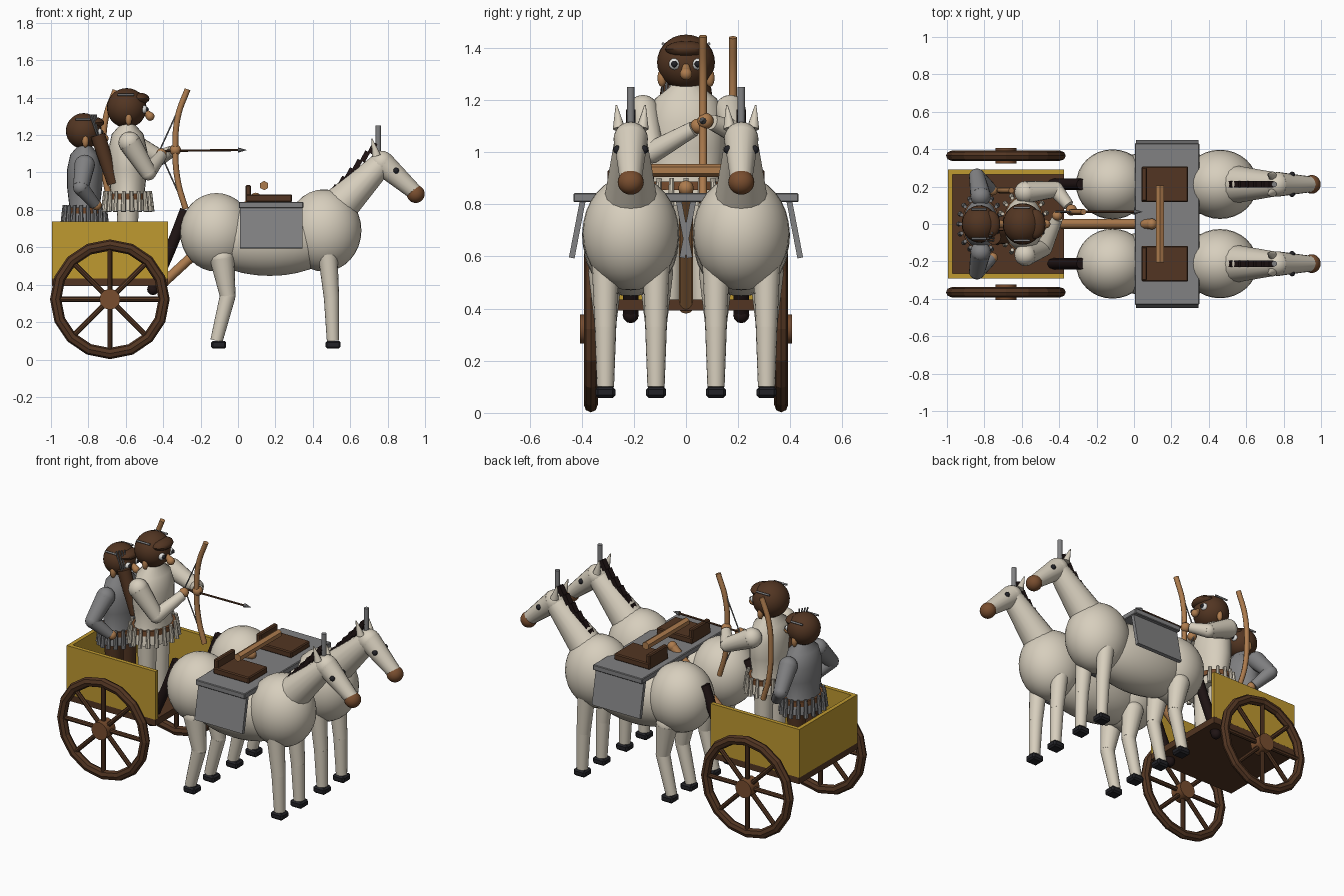
import bpy, bmesh, math
from mathutils import Vector, Matrix

old = bpy.data.objects.get("Cube")
if old:
    bpy.data.objects.remove(old, do_unlink=True)


def material(name, *rgb):
    m = bpy.data.materials.new(name)
    m.use_nodes = True
    m.diffuse_color = (*rgb, 1)
    m.node_tree.nodes["Principled BSDF"].inputs["Base Color"].default_value = (*rgb, 1)
    return m


CREAM = material("cream", .68, .62, .51)
YELLOW = material("ochre yellow", .52, .32, .03)
GREY = material("grey", .22, .22, .225)
BROWN = material("dark brown", .085, .036, .016)
HUB = material("mid brown", .19, .075, .028)
TAN = material("tan wood", .42, .2, .075)
MANE = material("black brown", .014, .007, .007)
BLACK = material("hoof black", .016, .016, .02)
WHITE = material("eye white", .8, .8, .78)


def finish(name, bm, mat, smooth=True):
    me = bpy.data.meshes.new(name)
    bmesh.ops.recalc_face_normals(bm, faces=bm.faces)
    bm.to_mesh(me)
    bm.free()
    me.materials.append(mat)
    if smooth:
        me.polygons.foreach_set("use_smooth", [True] * len(me.polygons))
        me.set_sharp_from_angle(angle=math.radians(40))
    ob = bpy.data.objects.new(name, me)
    bpy.context.collection.objects.link(ob)
    return ob


def ball(name, c, r, mat, seg=24):
    r = r if isinstance(r, tuple) else (r, r, r)
    bm = bmesh.new()
    bmesh.ops.create_uvsphere(bm, u_segments=seg, v_segments=seg // 2, radius=1,
                              matrix=Matrix.Translation(c) @ Matrix.Diagonal((*r, 1)))
    return finish(name, bm, mat)


def tube(name, a, b, r1, r2, mat, seg=16):
    a, b = Vector(a), Vector(b)
    d = b - a
    bm = bmesh.new()
    m = Matrix.Translation((a + b) / 2) @ d.to_track_quat('Z', 'Y').to_matrix().to_4x4()
    bmesh.ops.create_cone(bm, cap_ends=True, segments=seg, radius1=r1, radius2=r2,
                          depth=d.length, matrix=m)
    return finish(name, bm, mat)


def box(name, c, size, mat, axis='X', angle=0, bevel=0):
    bm = bmesh.new()
    m = Matrix.Translation(c) @ Matrix.Rotation(angle, 4, axis) @ Matrix.Diagonal((*size, 1))
    bmesh.ops.create_cube(bm, size=1, matrix=m)
    if bevel:
        bmesh.ops.bevel(bm, geom=bm.edges[:], offset=bevel, segments=1, affect='EDGES')
    return finish(name, bm, mat, False)


def rod(name, points, r, mat):
    # Smooth bent rod through the given points
    cu = bpy.data.curves.new(name, 'CURVE')
    cu.dimensions = '3D'
    cu.bevel_depth, cu.bevel_resolution, cu.use_fill_caps = r, 2, True
    sp = cu.splines.new('BEZIER')
    sp.bezier_points.add(len(points) - 1)
    for bp, p in zip(sp.bezier_points, points):
        bp.co = p
        bp.handle_left_type = bp.handle_right_type = 'AUTO'
    cu.materials.append(mat)
    ob = bpy.data.objects.new(name, cu)
    bpy.context.collection.objects.link(ob)
    return ob


def lathe(name, profile, x, z, ys, mat, seg=24):
    bm = bmesh.new()
    rings = [[bm.verts.new((x + r * math.cos(t), r * ys * math.sin(t), z + h))
              for t in (math.tau * i / seg for i in range(seg))] for r, h in profile]
    for lo, hi in zip(rings, rings[1:]):
        for i in range(seg):
            j = (i + 1) % seg
            bm.faces.new((lo[i], lo[j], hi[j], hi[i]))
    bm.faces.new(rings[0])
    bm.faces.new(rings[-1])
    return finish(name, bm, mat)


def limb(name, pts, radii, mat):
    # Tapered segments with round joints
    for i in range(len(pts) - 1):
        tube(name + "_part", pts[i], pts[i + 1], radii[i], radii[i + 1], mat)
        ball(name + "_joint", pts[i], radii[i], mat, 16)


def horse(y):
    # Body
    ball("horse_rump", (-.115, y, .68), (.195, .187, .21), CREAM, 32)
    ball("horse_barrel", (.17, y, .65), (.38, .182, .203), CREAM, 32)
    ball("horse_chest", (.46, y, .69), (.2, .185, .22), CREAM, 32)
    # Neck and head
    tube("horse_neck", (.55, y, .83), (.77, y, 1.05), .1, .062, CREAM)
    ball("horse_poll", (.768, y, 1.05), .066, CREAM)
    tube("horse_head", (.77, y, 1.05), (.945, y, .895), .066, .042, CREAM)
    ball("horse_muzzle", (.95, y, .885), (.048, .05, .048), HUB)
    tube("plume", (.75, y, 1.09), (.75, y, 1.25), .015, .015, GREY, 10)
    for i in range(6):
        t = i / 5
        box("mane_tuft", (.515 + .205 * t, y, .905 + .225 * t), (.028, .036, .06), MANE, 'Y', .5)
    # Tail
    rod("tail", [(-.28, y, .8), (-.35, y, .62), (-.455, y, .38)], .03, MANE)
    ball("tail_tip", (-.455, y, .375), .031, MANE, 12)
    for s in (-1, 1):
        ball("horse_eye", (.845, y + s * .052, 1.01), .016, BLACK, 12)
        tube("horse_ear", (.74, y + s * .045, 1.09), (.715, y + s * .055, 1.18), .024, .003, CREAM, 10)
        # Legs
        ly = y + s * .097
        limb("front_leg", [(.48, ly, .56), (.5, ly, .33), (.508, ly, .1)], (.052, .041, .033), CREAM)
        limb("hind_leg", [(-.085, ly, .54), (-.055, ly, .34), (-.115, ly, .1)], (.066, .042, .033), CREAM)
        for x in (.508, -.104):
            box("hoof", (x, ly, .079), (.082, .076, .042), BLACK, bevel=.01)
        # Cloth flaps
        box("cloth_flap", (.177, y + s * .205, .705), (.335, .022, .225), GREY, 'X', s * .19)
    box("saddle_cloth", (.177, y, .826), (.345, .44, .034), GREY, bevel=.004)
    box("saddle_seat", (.165, y, .862), (.25, .19, .04), BROWN, bevel=.006)
    box("saddle_back", (.055, y, .895), (.03, .18, .075), BROWN, bevel=.006)


def wheel(y):
    c = Vector((-.685, y, .322))
    bm = bmesh.new()
    n, m = 16, 8
    ring = [[bm.verts.new(c + Vector(((.29 + .03 * math.cos(b)) * math.cos(a), .027 * math.sin(b),
             (.29 + .03 * math.cos(b)) * math.sin(a))))
             for b in (math.tau * k / m for k in range(m))] for a in (math.tau * i / n for i in range(n))]
    for i in range(n):
        for k in range(m):
            p, q = ring[i], ring[(i + 1) % n]
            bm.faces.new((p[k], p[(k + 1) % m], q[(k + 1) % m], q[k]))
    finish("wheel_rim", bm, BROWN, False)
    for i in range(8):
        a = math.tau * i / 8
        tube("spoke", c, c + Vector((math.cos(a), 0, math.sin(a))) * .285, .014, .014, BROWN, 8)
    tube("hub", c - Vector((0, .042, 0)), c + Vector((0, .042, 0)), .056, .056, HUB, 12)


def person(name, x, z, k, cloth, legs):
    # Torso from neck to hem; z is the waist height
    prof = [(.112, -.07), (.105, 0), (.092, .04), (.105, .15), (.105, .25), (.085, .34), (.045, .385), (.04, .41)]
    lathe(name + "_torso", [(r * k, h * k) for r, h in prof], x, z, 1.4, cloth)
    lathe(name + "_belt", [(.112 * k, -.01), (.112 * k, .022)], x, z, 1.36, HUB)
    for i in range(18):
        a = math.tau * i / 18
        px, py = math.cos(a) * .12 * k, math.sin(a) * .16 * k
        tube(name + "_skirt_strip", (x + px * 1.08, py * 1.08, z - .075), (x + px, py, z + .035),
             .014, .01, cloth, 8)
    for s in (-1, 1):
        tube(name + "_leg", (x, s * .065, .43), (x, s * .065, z - .02), .045, .06, legs)
    # Head
    h = Vector((x - .005, 0, z + .48 * k))
    ball(name + "_head", h, (.106 * k, .111 * k, .106 * k), BROWN, 28)
    ball(name + "_fringe", h + Vector((.065, 0, .05)) * k, (.057 * k, .08 * k, .032 * k), BROWN, 16)
    tube(name + "_nose", h + Vector((.09, 0, -.01)) * k, h + Vector((.122, 0, -.042)) * k, .012, .022, TAN, 12)
    ball(name + "_nose_tip", h + Vector((.125, 0, -.045)) * k, .024 * k, TAN, 14)
    for s in (-1, 1):
        ball(name + "_eye", h + Vector((.088, s * .043, -.007)) * k, .023 * k, WHITE, 14)
        ball(name + "_pupil", h + Vector((.105, s * .045, -.007)) * k, .013 * k, BLACK, 12)
        ball(name + "_ear", h + Vector((.01, s * .092, -.06)) * k, (.018, .018, .035), TAN, 12)
        rod(name + "_hair_pin", [h + Vector((dx, s * .088, .07)) * k for dx in (-.05, 0, .04)], .006, GREY)


def bow(name, x, y, z):
    pts = [(x + .065, y, z + .32), (x + .015, y, z + .18), (x, y, z), (x + .015, y, z - .18), (x + .055, y, z - .32)]
    rod(name, pts, .016, TAN)
    return pts[0], pts[-1]


# Horse pair with yoke and pole
for side in (-1, 1):
    horse(side * .212)
    wheel(side * .365)
    box("cart_side", (-.685, side * .278, .585), (.62, .025, .305), YELLOW)
tube("yoke", (.14, -.205, .93), (.14, .205, .93), .025, .025, TAN, 6)
tube("draught_pole", (-.41, 0, .4), (.09, 0, .86), .026, .026, TAN, 12)
ball("pole_knob", (.095, 0, .862), .03, TAN, 12)

# Cart body
box("cart_floor", (-.685, 0, .413), (.62, .58, .042), BROWN)
box("cart_back", (-.983, 0, .585), (.025, .58, .305), YELLOW)

# Archer with drawn bow
person("archer", -.59, .865, 1, CREAM, CREAM)
limb("archer_right_arm", [(-.58, -.165, 1.16), (-.48, -.13, 1.0), (-.41, .03, 1.09)], (.06, .043, .03), CREAM)
limb("archer_left_arm", [(-.58, .17, 1.16), (-.42, .185, 1.08), (-.35, .1, 1.115)], (.06, .043, .03), CREAM)
ball("archer_right_hand", (-.41, .045, 1.1), .029, TAN, 14)
ball("archer_left_hand", (-.335, .075, 1.12), .031, TAN, 14)
top, low = bow("drawn_bow", -.335, .065, 1.125)
nock = (-.42, .065, 1.115)
for end in (top, low):
    tube("bow_string", end, nock, .004, .004, GREY, 6)
tube("arrow_shaft", nock, (.01, .065, 1.12), .006, .006, BROWN, 8)
tube("arrow_head", (.0, .065, 1.12), (.045, .065, 1.12), .014, .001, GREY, 8)

# Quiver and spare arrows
tube("quiver", (-.665, -.07, .94), (-.75, -.07, 1.2), .034, .04, BROWN)
for i in range(4):
    dy = -.09 + i * .014
    tube("spare_arrow", (-.745, dy, 1.18), (-.79 + i * .01, dy, 1.31), .005, .005, GREY, 6)

# Driver with hands on hips and a slung bow
person("driver", -.82, .79, .9, GREY, BROWN)
for s in (-1, 1):
    limb("driver_arm", [(-.82, s * .15, 1.04), (-.84, s * .255, .92), (-.765, s * .19, .83)], (.055, .042, .03), GREY)
    ball("driver_hand", (-.755, s * .18, .825), .028, TAN, 14)
bow("slung_bow", -.72, .18, 1.12)
